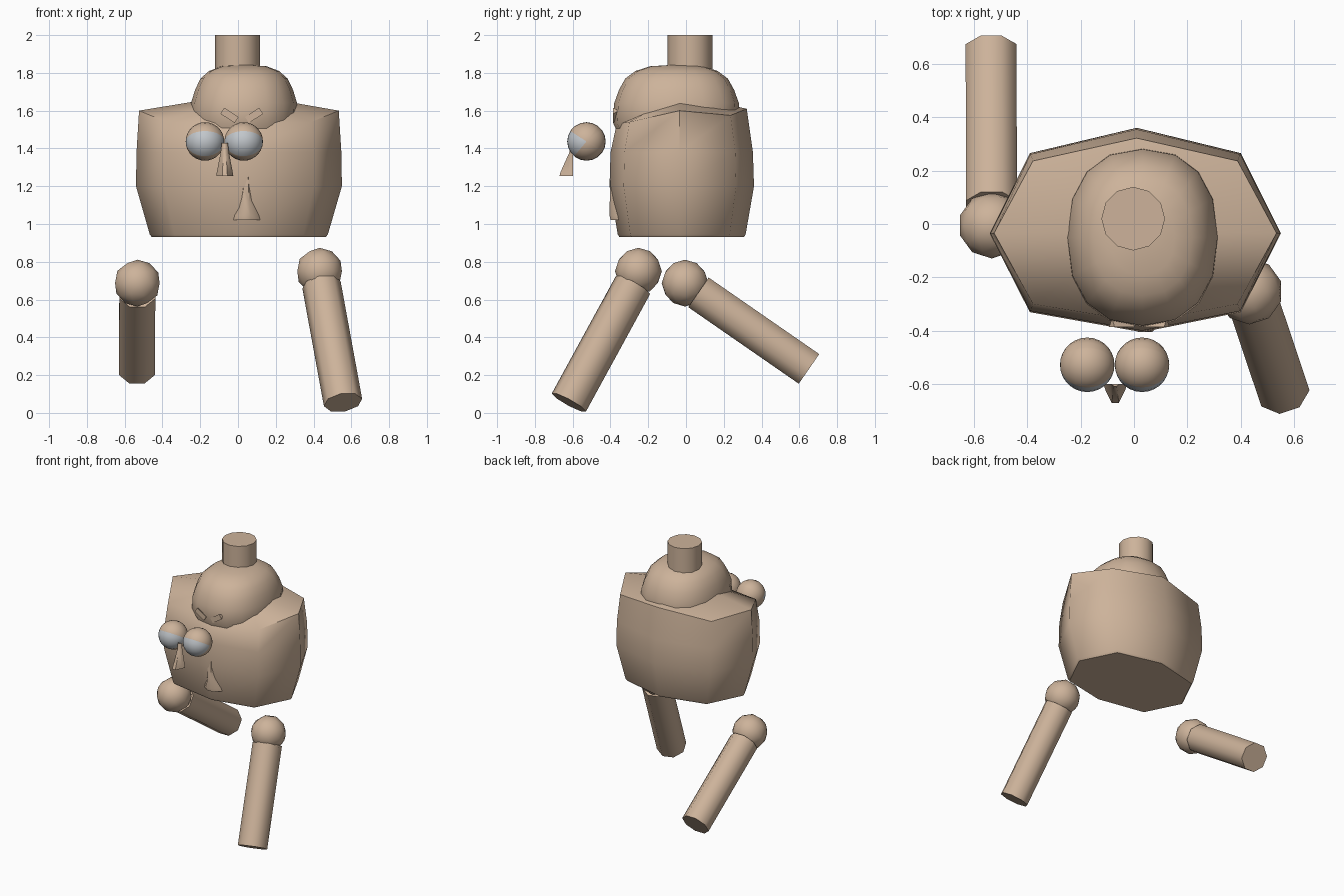
import bpy, bmesh, math
from mathutils import Vector, Matrix

cube = bpy.data.objects.get("Cube")
if cube:
    bpy.data.objects.remove(cube)


def material(name, colour):
    mat = bpy.data.materials.new(name)
    mat.use_nodes = True
    mat.diffuse_color = (*colour, 1)
    mat.node_tree.nodes["Principled BSDF"].inputs["Base Color"].default_value = (*colour, 1)
    return mat


clay = material("tan clay", (0.61, 0.45, 0.325))
eye_grey = material("pale grey", (0.54, 0.57, 0.60))


def finish(name, bm, angle=40, mats=(clay,)):
    bmesh.ops.recalc_face_normals(bm, faces=bm.faces)
    mesh = bpy.data.meshes.new(name)
    bm.to_mesh(mesh)
    bm.free()
    for m in mats:
        mesh.materials.append(m)
    obj = bpy.data.objects.new(name, mesh)
    bpy.context.collection.objects.link(obj)
    bpy.ops.object.select_all(action='DESELECT')
    obj.select_set(True)
    bpy.context.view_layer.objects.active = obj
    bpy.ops.object.shade_smooth_by_angle(angle=math.radians(angle))
    return obj


def loft(name, rings, angle=40, tip=None):
    """Skin a list of point rings; cap both ends, or fan the top to a tip."""
    bm = bmesh.new()
    loops = [[bm.verts.new(p) for p in ring] for ring in rings]
    n = len(loops[0])
    for low, high in zip(loops, loops[1:]):
        for i in range(n):
            j = (i + 1) % n
            bm.faces.new((low[i], low[j], high[j], high[i]))
    bm.faces.new(loops[0][::-1])
    if tip:
        top = bm.verts.new(tip)
        for i in range(n):
            bm.faces.new((loops[-1][i], loops[-1][(i + 1) % n], top))
    else:
        bm.faces.new(loops[-1])
    return finish(name, bm, angle)


def cylinder(name, start, end, radius, sides, turn=0.0):
    start, end = Vector(start), Vector(end)
    axis = end - start
    bm = bmesh.new()
    bmesh.ops.create_cone(bm, cap_ends=True, segments=sides, radius1=radius,
                          radius2=radius, depth=axis.length)
    spin = Matrix.Rotation(turn, 4, 'Z')
    aim = axis.to_track_quat('Z', 'X').to_matrix().to_4x4()
    bm.transform(Matrix.Translation((start + end) / 2) @ aim @ spin)
    return finish(name, bm, 50)


# Torso: eight-sided barrel with a shallow raised top
outline = [(0.55, -0.035), (0.40, 0.265), (0.01, 0.36), (-0.39, 0.265),
           (-0.54, -0.035), (-0.39, -0.33), (0.03, -0.405), (0.40, -0.33)]
rim = [1.60, 1.575, 1.61, 1.575, 1.60, 1.54, 1.53, 1.54]


def torso_ring(sx, sy, heights):
    return [(x * sx, (y + 0.025) * sy - 0.025, z) for (x, y), z in zip(outline, heights)]


loft("torso", [torso_ring(0.845, 0.86, [0.93] * 8),
               torso_ring(0.865, 0.885, [0.945] * 8),
               torso_ring(1, 1, [1.2] * 8),
               torso_ring(0.995, 0.985, [1.38] * 8),
               torso_ring(0.97, 0.90, rim)], 55, (0.02, -0.03, 1.69))


# Head: squarish dome sunk into the torso
def power(v):
    return math.copysign(abs(v) ** 0.87, v)


def head_ring(z, f):
    steps = [math.tau * i / 16 for i in range(16)]
    return [(0.032 + 0.285 * f * power(math.cos(a)),
             -0.05 + 0.335 * f * power(math.sin(a)), z) for a in steps]


loft("head", [head_ring(*r) for r in [(1.44, 0.85), (1.53, 1), (1.64, 0.985), (1.71, 0.91),
                                      (1.77, 0.81), (1.81, 0.65), (1.835, 0.42)]],
     60, (0.03, -0.03, 1.845))

# Neck
cylinder("neck", (-0.003, 0.02, 1.78), (-0.003, 0.02, 2.0), 0.119, 12)

# Eyes: a grey wedge opens between the upper and lower lids
for side, x in (("right", -0.175), ("left", 0.03)):
    bm = bmesh.new()
    bmesh.ops.create_uvsphere(bm, u_segments=20, v_segments=14, radius=0.102)
    bm.transform(Matrix.Rotation(math.pi / 2, 4, 'Y'))
    upper, lower = math.radians(33), math.radians(-50)
    for a in (upper, lower):
        bmesh.ops.bisect_plane(bm, geom=bm.verts[:] + bm.edges[:] + bm.faces[:], dist=1e-5,
                               plane_co=(0, 0, 0), plane_no=(0, math.sin(a), math.cos(a)))
    for f in bm.faces:
        c = f.calc_center_median()
        f.material_index = int(lower < math.atan2(c.z, -c.y) < upper)
    bm.transform(Matrix.Translation((x, -0.527, 1.437)))
    finish(side + "_eye", bm, 40, (clay, eye_grey))


# Noses: flat-backed wedges that widen and swell towards the base
def nose(name, x, back, levels):
    rings = []
    for z, half, depth in levels:
        rings.append([(x + half * u, back - depth * v, z) for u, v in
                      ((1, 0), (0.8, 0.35), (0.3, 0.95), (-0.3, 0.95), (-0.8, 0.35), (-1, 0))])
    loft(name, rings, 50)


nose("nose", -0.07, -0.598, [(1.255, 0.045, 0.075), (1.275, 0.042, 0.07),
                             (1.38, 0.022, 0.02), (1.43, 0.016, 0.01)])
nose("chest_nose", 0.042, -0.34, [(1.02, 0.088, 0.062), (1.045, 0.084, 0.068),
                                  (1.12, 0.055, 0.067), (1.2, 0.045, 0.067),
                                  (1.33, 0.03, 0.055)])

# Brows: small slanted wedges on the front of the head
for side, s in (("right", -1), ("left", 1)):
    bm = bmesh.new()
    bmesh.ops.create_cone(bm, cap_ends=True, segments=3, radius1=0.022, radius2=0.022, depth=0.09)
    bm.transform(Matrix.Translation((0.02 + s * 0.065, -0.375, 1.575))
                 @ Matrix.Rotation(-s * math.radians(33), 4, 'Y')
                 @ Matrix.Rotation(math.pi / 2, 4, 'Y'))
    finish(side + "_brow", bm, 20)

# Limbs: ball joint and an octagonal tube
limbs = {
    "right": ((-0.533, -0.005, 0.687), (-0.533, 0.066, 0.638), (-0.535, 0.651, 0.233)),
    "left": ((0.432, -0.252, 0.75), (0.442, -0.28, 0.678), (0.556, -0.62, 0.055)),
}
for side, (joint, start, end) in limbs.items():
    bm = bmesh.new()
    bmesh.ops.create_icosphere(bm, subdivisions=2, radius=0.124)
    bm.transform(Matrix.Translation(joint))
    finish(side + "_joint", bm, 60)
    cylinder(side + "_limb", start, end, 0.103, 8, math.pi / 8)
